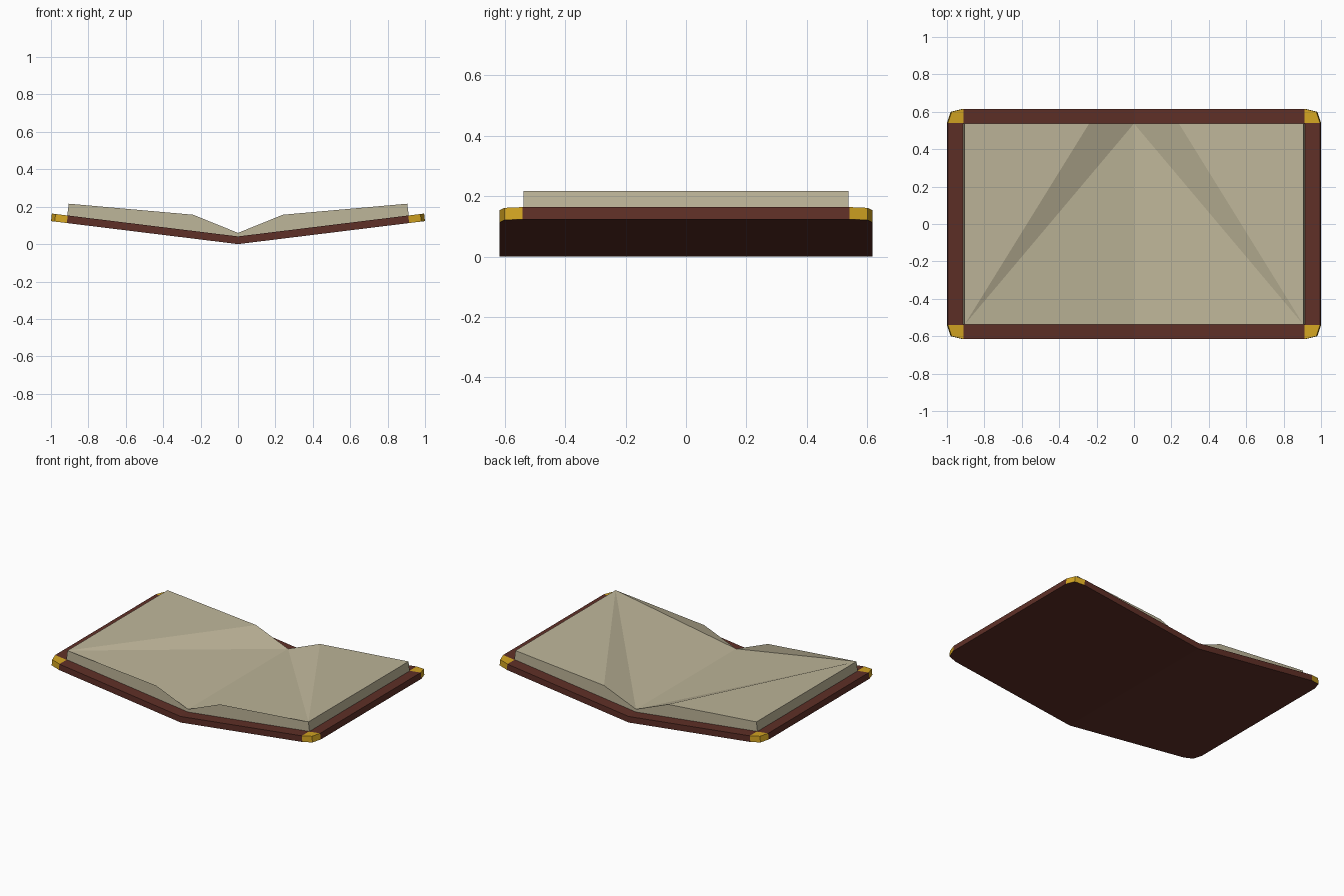
import bpy, bmesh

if "Cube" in bpy.data.objects:
    bpy.data.objects.remove(bpy.data.objects["Cube"])


def material(name, rgb):
    m = bpy.data.materials.new(name)
    m.diffuse_color = (*rgb, 1)
    m.use_nodes = True
    m.node_tree.nodes["Principled BSDF"].inputs["Base Color"].default_value = m.diffuse_color
    return m


leather = material("brown leather", (0.114, 0.029, 0.020))
gold = material("gold", (0.658, 0.376, 0.016))
paper = material("old paper", (0.515, 0.465, 0.320))


def make_object(name, bm, mats):
    bmesh.ops.remove_doubles(bm, verts=bm.verts[:], dist=0.0005)
    me = bpy.data.meshes.new(name)
    bm.to_mesh(me)
    bm.free()
    for m in mats:
        me.materials.append(m)
    ob = bpy.data.objects.new(name, me)
    bpy.context.collection.objects.link(ob)
    return ob


def add_face(bm, pts, mat=0):
    f = bm.faces.new([bm.verts.new(p) for p in pts])
    f.material_index = mat


# Cover: two tilted boards with gold-capped, clipped outer corners
SLOPE, THICK, YE = 0.123, 0.041, 0.616
XC, YC = 0.915, 0.54


def low(p):
    return (p[0], p[1], SLOPE * p[0])


def high(p):
    x = p[0] * 0.995
    return (x, p[1], SLOPE * x + THICK)


corner = [(XC, YE), (0.98, 0.60), (1.0, YC)]
outline = [(x, -y) for x, y in corner] + [(x, y) for x, y in reversed(corner)]
# outline order: front inner, clip, outer, then back outer, clip, inner
rim = [(0, -YE)] + outline + [(0, YE)]

bm = bmesh.new()
add_face(bm, [low(p) for p in reversed(rim)])
for a, b in zip(rim, rim[1:]):
    is_cap = a[0] >= XC and b[0] >= XC and abs(b[1] - a[1]) < 0.5
    add_face(bm, [low(a), low(b), high(b), high(a)], int(is_cap))
add_face(bm, [high(p) for p in [(0, -YE), (XC, -YE), (XC, -YC), (XC, YC), (XC, YE), (0, YE)]])
add_face(bm, [high(p) for p in [(XC, -YC), (1, -YC), (1, YC), (XC, YC)]])
for s in (-1, 1):
    pts = [high((x, s * y)) for x, y in corner + [(XC, YC)]]
    add_face(bm, pts if s < 0 else pts[::-1], 1)
cover = make_object("cover", bm, [leather, gold])

# Page block: half profile from the valley up to the outer edge
YP = 0.537
valley, bend, edge, foot, root = [(0, 0.06), (0.24, 0.157), (0.905, 0.216),
                                  (0.913, 0.153), (0, 0.04)]


def at(p, y):
    return (p[0], y, p[1])


def front(p):
    return at(p, -YP)


def back(p):
    return at(p, YP)


knee = (0.24, 0.04 + SLOPE * 0.24)
bm = bmesh.new()
for quad in ([root, knee, bend, valley], [knee, foot, edge, bend]):
    add_face(bm, [front(p) for p in quad])
    add_face(bm, [back(p) for p in reversed(quad)])
# Folded upper sheet: sags straight at the front, arches at the back
add_face(bm, [front(valley), front(edge), back(valley)])
add_face(bm, [back(valley), front(edge), back(bend)])
add_face(bm, [back(bend), front(edge), back(edge)])
# Outer edge of the pages
add_face(bm, [front(foot), back(foot), back(edge), front(edge)])
pages = make_object("pages", bm, [paper])

# Mirror both parts across the spine
for ob in (cover, pages):
    mod = ob.modifiers.new("mirror", 'MIRROR')
    mod.use_axis = (True, False, False)
    mod.merge_threshold = 0.0005
